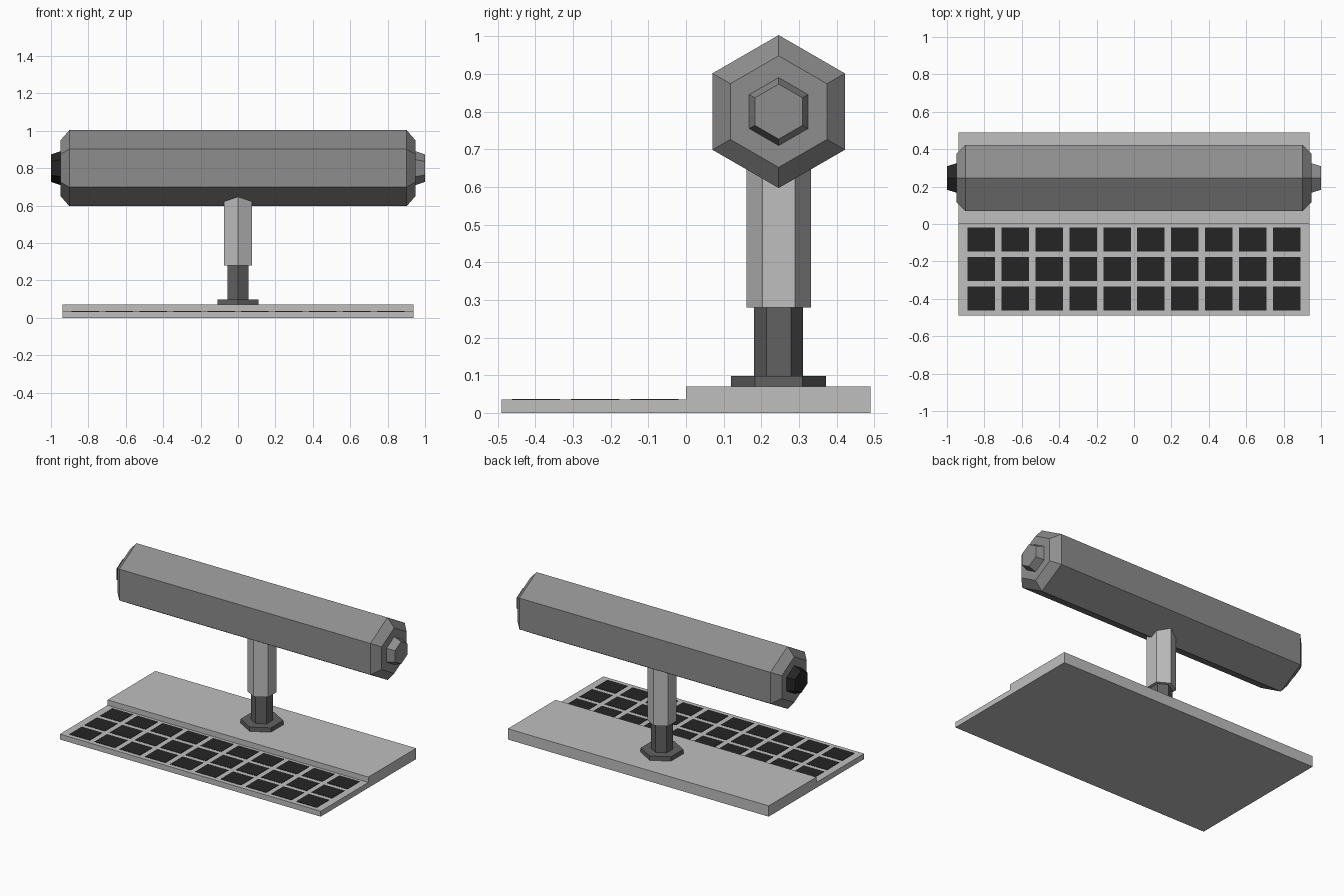
import bpy, bmesh, math
from mathutils import Matrix, Vector

if "Cube" in bpy.data.objects:
    bpy.data.objects.remove(bpy.data.objects["Cube"])


def material(name, v):
    m = bpy.data.materials.new(name)
    m.diffuse_color = (v, v, v, 1)
    m.use_nodes = True
    m.node_tree.nodes["Principled BSDF"].inputs["Base Color"].default_value = m.diffuse_color
    return m


LIGHT = material("light grey", 0.52)
MID = material("mid grey", 0.27)
DARK = material("dark grey", 0.12)
BLACK = material("near black", 0.018)


def finish(name, bm, mat):
    bmesh.ops.recalc_face_normals(bm, faces=bm.faces[:])
    me = bpy.data.meshes.new(name)
    bm.to_mesh(me)
    bm.free()
    me.materials.append(mat)
    ob = bpy.data.objects.new(name, me)
    bpy.context.collection.objects.link(ob)
    return ob


def hex_loft(name, stations, mat, centre, axis):
    """Hexagonal solid through (position, radius) stations along x or z."""
    bm = bmesh.new()
    rings = []
    for p, r in stations:
        ring = []
        for i in range(6):
            a = math.radians(60 * i + 90)
            u, v = r * math.cos(a), r * math.sin(a)
            co = Vector((p, u, v)) if axis == 'X' else Vector((u, v, p))
            ring.append(bm.verts.new(co + Vector(centre)))
        rings.append(ring)
    for a, b in zip(rings, rings[1:]):
        for i in range(6):
            j = (i + 1) % 6
            bm.faces.new((a[i], a[j], b[j], b[i]))
    bm.faces.new(rings[0])
    bm.faces.new(rings[-1])
    return finish(name, bm, mat)


# Stepped base: side profile extruded along x
W = 0.937
profile = [(-0.49, 0), (0.49, 0), (0.49, 0.07), (0, 0.07), (0, 0.035), (-0.49, 0.035)]
bm = bmesh.new()
face = bm.faces.new([bm.verts.new((-W, y, z)) for y, z in profile])
ext = bmesh.ops.extrude_face_region(bm, geom=[face])
bmesh.ops.translate(bm, vec=(2 * W, 0, 0),
                    verts=[g for g in ext["geom"] if isinstance(g, bmesh.types.BMVert)])
finish("stepped_base", bm, LIGHT)

# Grid of dark tiles on the low step
bm = bmesh.new()
for col in range(10):
    for row in range(3):
        centre = ((col - 4.5) * 0.1812, -0.084 - row * 0.157, 0.0355)
        bmesh.ops.create_cube(bm, size=1, matrix=Matrix.Translation(centre)
                              @ Matrix.Diagonal((0.147, 0.128, 0.003, 1)))
finish("panel_tiles", bm, BLACK)

# Stand
Y = 0.246
hex_loft("stand_flange", [(0.068, 0.126), (0.098, 0.126)], DARK, (0, Y, 0), 'Z')
hex_loft("lower_post", [(0.09, 0.065), (0.29, 0.065)], DARK, (0, Y, 0), 'Z')
hex_loft("upper_post", [(0.28, 0.086), (0.70, 0.086)], LIGHT, (0, Y, 0), 'Z')

# Tube body with chamfered ends, and a tapered cap on each end
C = (0, Y, 0.80)
hex_loft("tube_body", [(-0.95, 0.148), (-0.902, 0.203), (0.902, 0.203), (0.95, 0.148)],
         MID, C, 'X')
for name, side, mat in (("left_lens", -1, BLACK), ("right_cap", 1, MID)):
    hex_loft(name, [(side * 0.945, 0.092), (side * 1.0, 0.073)], mat, C, 'X')
